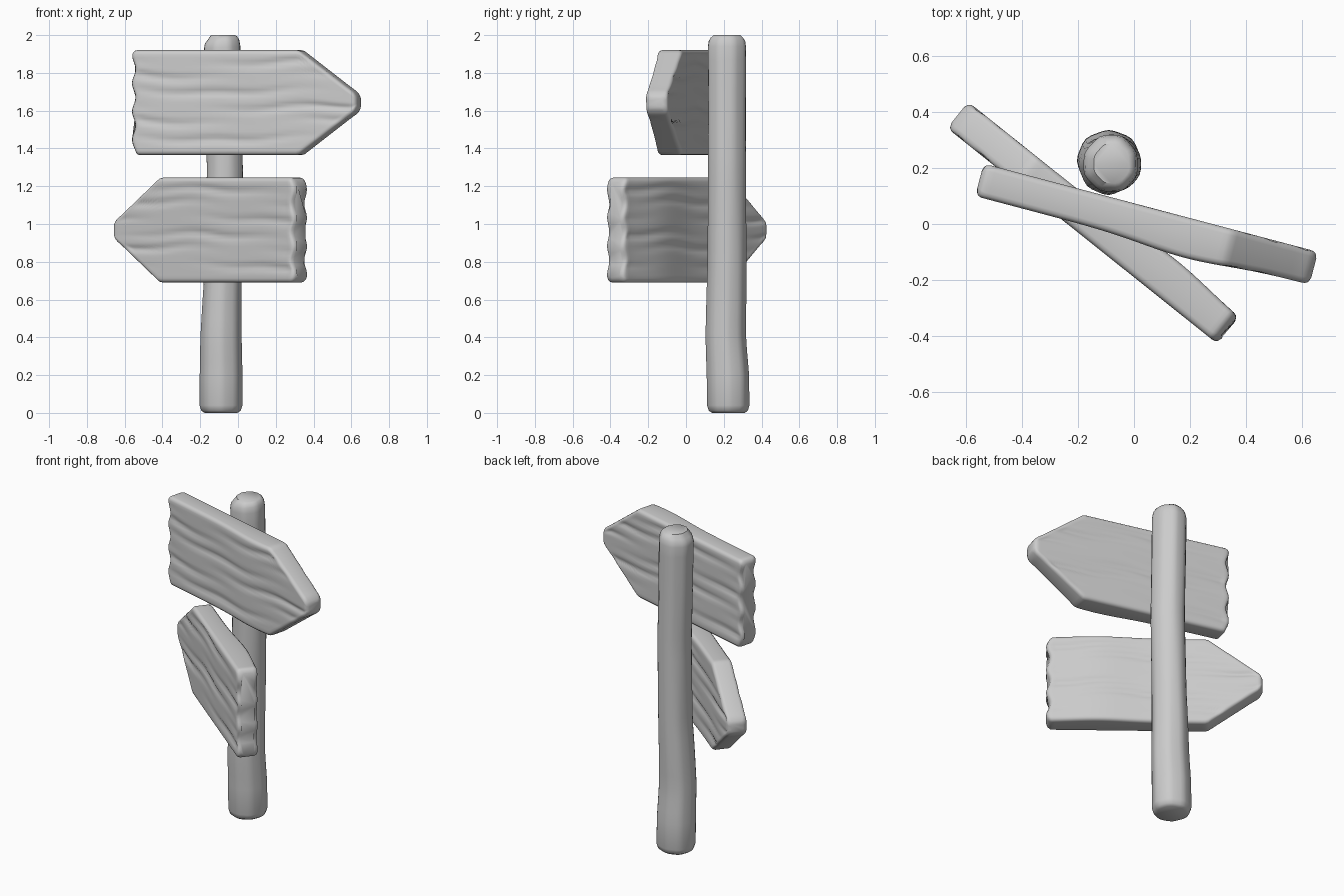
import bpy, bmesh
from math import sin, cos, pi, radians, exp
from mathutils import Vector, Matrix

if "Cube" in bpy.data.objects:
    bpy.data.objects.remove(bpy.data.objects["Cube"])


def loft(name, rings):
    """Skin a list of closed rings and cap both ends."""
    bm = bmesh.new()
    loops = [[bm.verts.new(p) for p in r] for r in rings]
    n = len(loops[0])
    for a, b in zip(loops, loops[1:]):
        for i in range(n):
            bm.faces.new((a[i], a[(i + 1) % n], b[(i + 1) % n], b[i]))
    bm.faces.new(loops[0][::-1])
    bm.faces.new(loops[-1])
    bmesh.ops.recalc_face_normals(bm, faces=bm.faces)
    me = bpy.data.meshes.new(name)
    bm.to_mesh(me)
    bm.free()
    ob = bpy.data.objects.new(name, me)
    bpy.context.collection.objects.link(ob)
    for p in me.polygons:
        p.use_smooth = True
    bpy.context.view_layer.objects.active = ob
    ob.select_set(True)
    bpy.ops.object.shade_smooth_by_angle(angle=radians(50))
    ob.select_set(False)
    return ob


def interp(table, x):
    for a, b in zip(table, table[1:]):
        if x <= b[0]:
            t = (x - a[0]) / (b[0] - a[0])
            return [p + (q - p) * t for p, q in zip(a[1:], b[1:])]
    return list(table[-1][1:])


L, T = 1.235, 0.06
OUTLINE = [(0, 0.2775), (0.92, 0.2775), (1.18, 0.082), (1.215, 0.058), (L, 0.03)]


def section(h, t, r):
    """Rounded rectangle (y, z) with evenly divided long sides."""
    pts = []
    for sy, sz, a0 in ((1, 1, 0), (-1, 1, 90), (-1, -1, 180), (1, -1, 270)):
        for k in range(4):
            a = radians(a0 + 30 * k)
            pts.append((sy * (t - r) + r * cos(a), sz * (h - r) + r * sin(a)))
        if sy * sz < 0:
            for k in range(1, 30):
                pts.append((sy * t, sz * (h - r) * (1 - k / 15)))
    # long sides belong to the two y faces: after corners 2 and 4
    return pts


def grain(x, z, ph):
    """Shallow wavy grooves running along the board."""
    w = z + 0.012 * sin(5 * x + ph) + 0.006 * sin(13 * x + 2 * ph)
    g = 0.0
    for k, zc in enumerate((-0.19, -0.10, -0.03, 0.06, 0.14, 0.21)):
        amp = 0.5 + 0.5 * sin(4.5 * x + 2.1 * k + ph)
        g -= 0.011 * amp * exp(-((w - zc) / 0.016) ** 2)
    return g


def board(name, tip_dir, angle, centre, bulge_side, bulge_x, ph):
    xs = [0, 0.006, 0.014, 0.025] + [0.025 + 0.9 * i / 50 for i in range(1, 51)]
    xs += [0.925 + 0.265 * i / 16 for i in range(1, 17)] + [1.205, 1.218, 1.228, L]
    rings = []
    for x in xs:
        h = interp(OUTLINE, x)[0]
        # rounded ends
        e = min(x, L - x)
        inset = 0.024 * (1 - (1 - (1 - min(e / 0.025, 1)) ** 2) ** 0.5)
        t = T - inset
        if x < 0.1:
            h -= inset
        ring = []
        for y, z in section(h, t, min(0.022, h * 0.6)):
            s = 1 if y > 0 else -1
            fade = min(1, max(0, (h - abs(z)) / 0.04)) * min(1, e / 0.04)
            y += s * grain(x, z, ph + s) * fade
            if s == bulge_side:
                y += s * 0.022 * exp(-((x - bulge_x) / 0.22) ** 2)
            # worn butt end
            xx = x + 0.010 * (1 + sin(z * 42 + ph)) * max(0, 1 - x / 0.12)
            ring.append(Vector(((xx - L / 2) * tip_dir, y, z)))
        rings.append(ring)
    ob = loft(name, rings)
    ob.matrix_world = Matrix.Translation(centre) @ Matrix.Rotation(radians(angle), 4, 'Z')
    return ob


# Two arrow boards pointing opposite ways
board("upper_arrow_board", 1, -14.8, (0.045, 0.0, 1.6425), -1, 0.78, 0.4)
board("lower_arrow_board", -1, -38.6, (-0.147, 0.004, 0.9675), 1, 0.3, 2.0)

# Post: z, centre x, centre y, radius x, radius y
POST = [(0, -0.09, 0.225, 0.085, 0.085), (0.012, -0.09, 0.225, 0.103, 0.102),
        (0.04, -0.09, 0.225, 0.112, 0.110), (0.20, -0.09, 0.223, 0.111, 0.110),
        (0.40, -0.091, 0.211, 0.107, 0.105), (0.60, -0.086, 0.214, 0.101, 0.104),
        (0.80, -0.078, 0.217, 0.096, 0.102), (1.30, -0.070, 0.216, 0.096, 0.101),
        (1.65, -0.078, 0.216, 0.097, 0.101), (1.94, -0.083, 0.216, 0.098, 0.103),
        (1.975, -0.083, 0.216, 0.092, 0.098), (1.994, -0.083, 0.216, 0.080, 0.088),
        (2.0, -0.080, 0.216, 0.064, 0.072)]
zs = [p[0] for p in POST[:4]] + [0.2 + 1.74 * i / 24 for i in range(1, 25)] + [1.975, 1.994, 2.0]
rings = []
for z in zs:
    cx, cy, rx, ry = interp(POST, z)
    ring = []
    for i in range(32):
        a = 2 * pi * i / 32
        k = 1 + 0.02 * cos(8 * a) * sin(2 * z + 1) + 0.012 * sin(3 * a + 2 * z)
        tilt = 0.012 * cos(a) * max(0, (z - 1.9) / 0.1) - 0.012 * max(0, (z - 1.9) / 0.1)
        ring.append(Vector((cx + rx * k * cos(a), cy + ry * k * sin(a), z + tilt * (z < 2))))
    rings.append(ring)
loft("post", rings)
